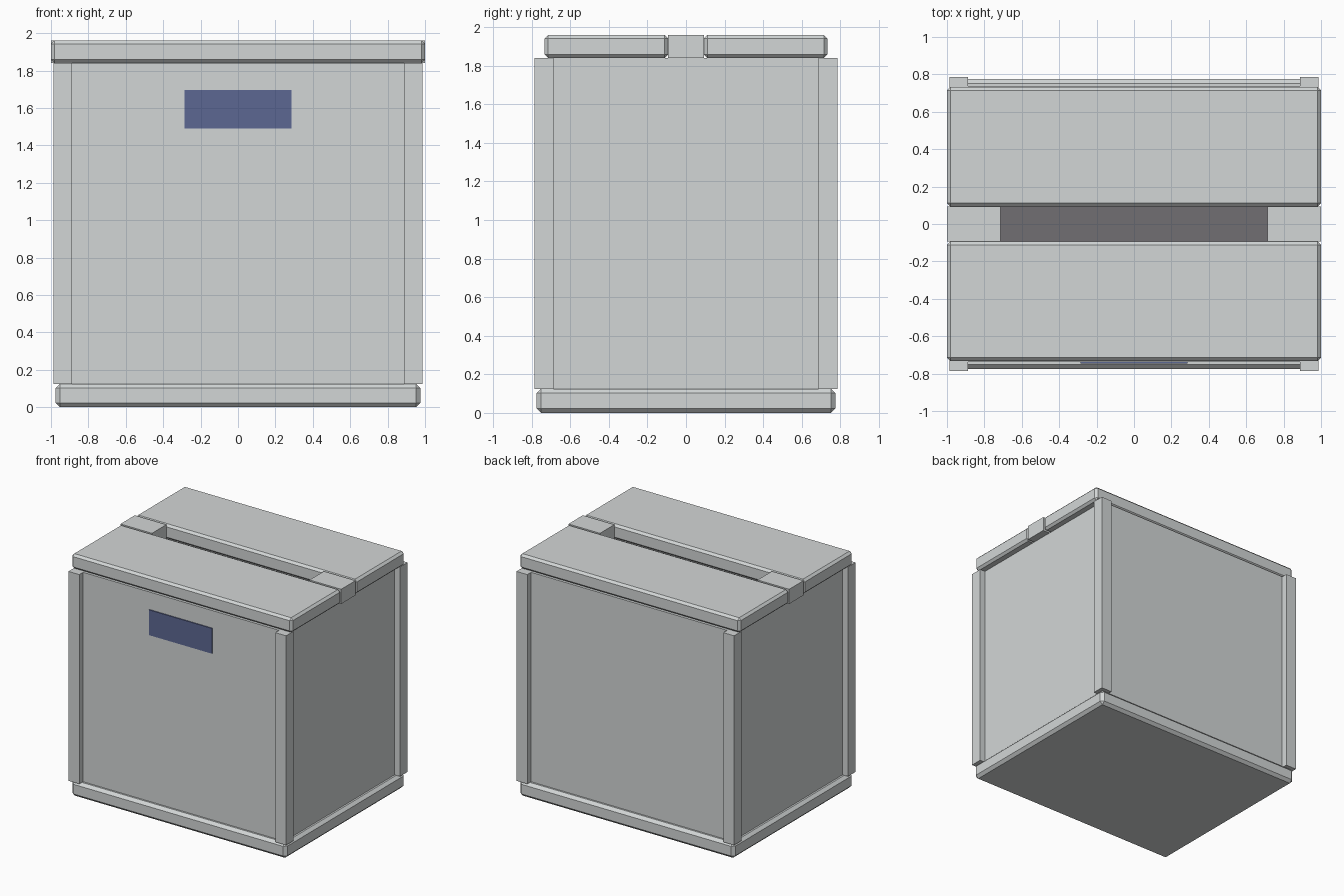
import bpy

cube = bpy.data.objects.get("Cube")
if cube:
    bpy.data.objects.remove(cube, do_unlink=True)


def material(name, rgb):
    mat = bpy.data.materials.new(name)
    mat.use_nodes = True
    mat.diffuse_color = (*rgb, 1)
    mat.node_tree.nodes["Principled BSDF"].inputs["Base Color"].default_value = (*rgb, 1)
    return mat


GREY = material("light grey", (0.65, 0.675, 0.675))
BLUE = material("slate blue", (0.107, 0.136, 0.29))
DARK = material("dark grey", (0.165, 0.157, 0.17))


def box(name, low, high, mat=GREY, bevel=0):
    """Box between two corners, with optional chamfered edges."""
    centre = [(a + b) / 2 for a, b in zip(low, high)]
    bpy.ops.mesh.primitive_cube_add(size=1, location=centre)
    obj = bpy.context.object
    obj.name = name
    obj.scale = [b - a for a, b in zip(low, high)]
    bpy.ops.object.transform_apply(location=False, rotation=False, scale=True)
    obj.data.materials.append(mat)
    if bevel:
        mod = obj.modifiers.new("chamfer", 'BEVEL')
        mod.width = bevel
        mod.segments = 1
    return obj


BASE_TOP, BODY_TOP, LID_TOP = 0.125, 1.84, 1.96

# Base and recessed body panels
box("base", (-0.975, -0.775, 0), (0.975, 0.775, BASE_TOP), bevel=0.023)
box("body", (-0.937, -0.737, BASE_TOP), (0.937, 0.737, BODY_TOP))

# Corner posts
for x_name, sx in (("left", 1), ("right", -1)):
    for y_name, sy in (("front", -1), ("back", 1)):
        xs = sorted((sx * 0.888, sx * 0.986))
        ys = sorted((sy * 0.688, sy * 0.786))
        box(f"{y_name}_{x_name}_post", (xs[0], ys[0], BASE_TOP), (xs[1], ys[1], BODY_TOP))

# Two lid slabs
for name, sy in (("front", -1), ("back", 1)):
    ys = sorted((sy * 0.093, sy * 0.733))
    box(f"{name}_lid_slab", (-1, ys[0], BODY_TOP), (1, ys[1], LID_TOP), bevel=0.018)

# Blocks closing the ends of the slot
for name, sx in (("left", 1), ("right", -1)):
    xs = sorted((sx * 0.714, sx))
    box(f"{name}_slot_block", (xs[0], -0.093, BODY_TOP), (xs[1], 0.093, LID_TOP))

# Dark slot floor and the front label plate
box("slot_floor", (-0.714, -0.093, BODY_TOP), (0.714, 0.093, BODY_TOP + 0.006), DARK)
box("front_label", (-0.287, -0.745, 1.49), (0.287, -0.737, 1.697), BLUE)
